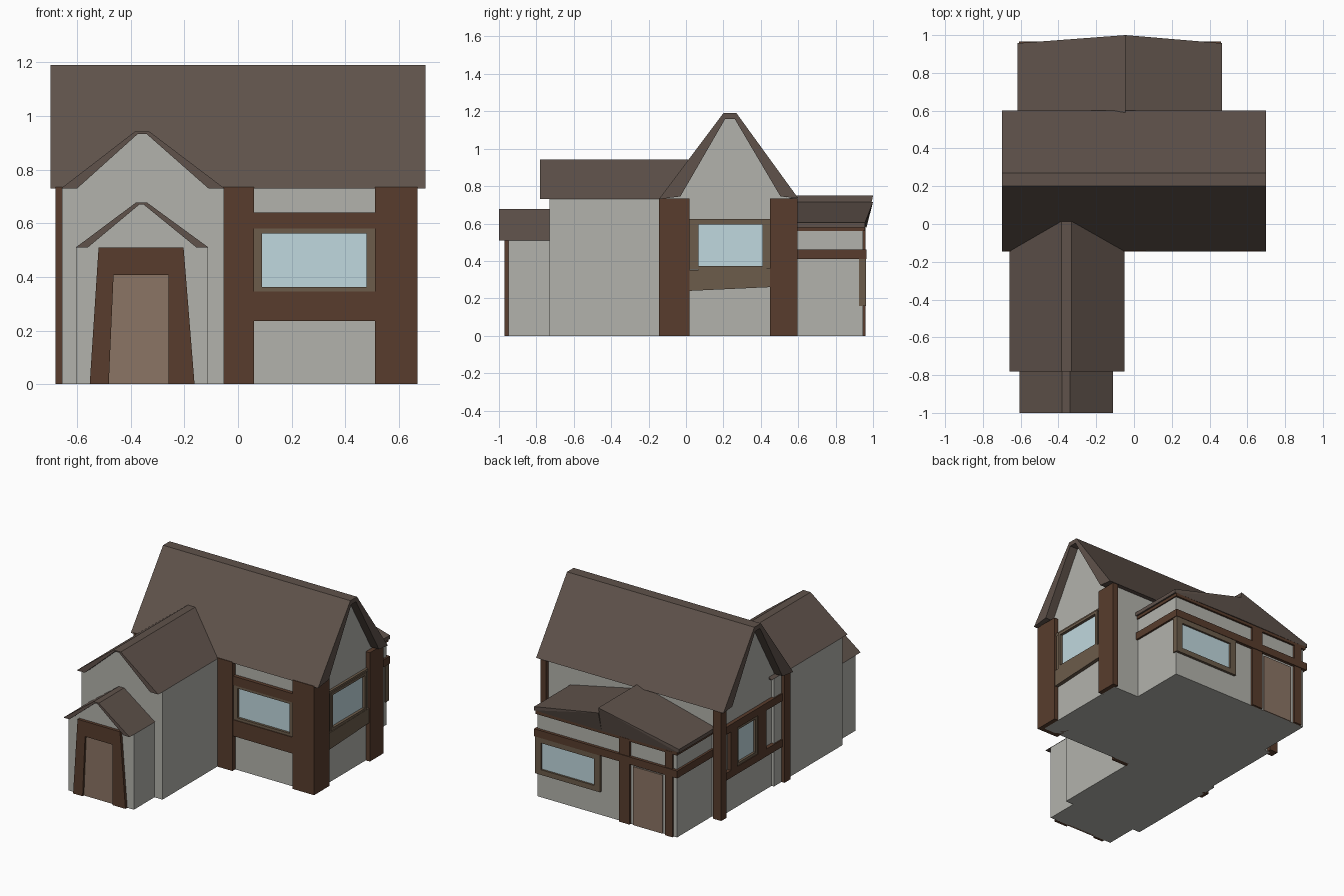
import bpy, bmesh
from mathutils import Vector

if "Cube" in bpy.data.objects:
    bpy.data.objects.remove(bpy.data.objects["Cube"])


def material(name, rgb):
    m = bpy.data.materials.new(name)
    m.diffuse_color = (*rgb, 1)
    m.use_nodes = True
    m.node_tree.nodes["Principled BSDF"].inputs["Base Color"].default_value = m.diffuse_color
    return m


WALL = material("plaster", (0.45, 0.45, 0.415))
ROOF = material("roof_tile", (0.115, 0.085, 0.07))
TIMBER = material("timber", (0.098, 0.046, 0.026))
FRAME = material("window_wood", (0.15, 0.107, 0.07))
DOOR = material("door_wood", (0.26, 0.178, 0.13))
GLASS = material("glass", (0.53, 0.69, 0.735))


def finish(name, bm, mat):
    bmesh.ops.recalc_face_normals(bm, faces=bm.faces[:])
    me = bpy.data.meshes.new(name)
    bm.to_mesh(me)
    bm.free()
    me.materials.append(mat)
    ob = bpy.data.objects.new(name, me)
    bpy.context.collection.objects.link(ob)
    return ob


def boxes(name, mat, *specs):
    """Each spec is (x0, x1, y0, y1, z0, z1)."""
    bm = bmesh.new()
    for s in specs:
        lo, hi = Vector(s[0::2]), Vector(s[1::2])
        vs = bmesh.ops.create_cube(bm, size=1)["verts"]
        for v in vs:
            v.co = Vector([a + (b - a) * (c + 0.5) for a, b, c in zip(lo, hi, v.co)])
    return finish(name, bm, mat)


def prism(name, mat, profile, axis, a, b):
    """Extrude an (u, z) profile along x or y from a to b."""
    bm = bmesh.new()
    place = (lambda u, z: (a, u, z)) if axis == "x" else (lambda u, z: (u, a, z))
    face = bm.faces.new([bm.verts.new(place(u, z)) for u, z in profile])
    new = bmesh.ops.extrude_face_region(bm, geom=[face])["geom"]
    step = Vector((b - a, 0, 0) if axis == "x" else (0, b - a, 0))
    bmesh.ops.translate(bm, vec=step, verts=[g for g in new if isinstance(g, bmesh.types.BMVert)])
    return finish(name, bm, mat)


def on_side(side, u0, u1, z0, z1, d0, d1):
    """Box spec on a wall: u runs along the wall, d is distance outward from the origin."""
    if side == "front":
        return (u0, u1, -d1, -d0, z0, z1)
    if side == "back":
        return (u0, u1, d0, d1, z0, z1)
    if side == "right":
        return (d0, d1, u0, u1, z0, z1)
    return (-d1, -d0, u0, u1, z0, z1)


def window(name, side, u0, u1, z0, z1, wall, out, t=0.03, tz=0.018):
    bars = [(u0, u0 + t, z0, z1), (u1 - t, u1, z0, z1),
            (u0 + t, u1 - t, z0, z0 + tz), (u0 + t, u1 - t, z1 - tz, z1)]
    boxes(name + "_frame", FRAME, *[on_side(side, *b, wall - 0.02, out) for b in bars])
    boxes(name + "_glass", GLASS,
          on_side(side, u0 + t, u1 - t, z0 + tz, z1 - tz, wall - 0.02, wall + 0.004))


# Main house body with gable ends, and its steep roof
prism("main_body", WALL, [(-0.115, 0), (0.57, 0), (0.57, 0.735), (0.505, 0.747), (0.262, 1.165),
                          (0.208, 1.165), (-0.03, 0.747), (-0.115, 0.735)], "x", -0.64, 0.64)
prism("main_roof", ROOF, [(-0.145, 0.73), (0.20, 1.19), (0.27, 1.19), (0.60, 0.735), (0.505, 0.745),
                          (0.26, 1.16), (0.21, 1.16), (-0.03, 0.745)], "x", -0.70, 0.70)


# Front wing and entrance porch: walls follow the underside of their roofs
def gabled_wing(name, x0, x1, eave, r0, r1, top, lip, y_roof, y_wall, y_roof_end, y_wall_end):
    under = top - 0.008
    prism(name + "_roof", ROOF, [(x0, eave), (r0, top), (r1, top), (x1, eave), (x1 - lip, eave),
                                 (r1 - 0.012, under), (r0 + 0.012, under), (x0 + lip, eave)],
          "y", y_roof, y_roof_end)
    i = 0.003
    prism(name + "_body", WALL, [(x0 + i, 0), (x1 - i, 0), (x1 - i, eave), (x1 - lip, eave + 0.002),
                                 (r1 - 0.012, under + 0.002), (r0 + 0.012, under + 0.002),
                                 (x0 + lip, eave + 0.002), (x0 + i, eave)], "y", y_wall, y_wall_end)


gabled_wing("front_wing", -0.66, -0.05, 0.73, -0.385, -0.33, 0.942, 0.06, -0.78, -0.73, 0.03, 0.0)
gabled_wing("porch", -0.605, -0.11, 0.51, -0.38, -0.34, 0.678, 0.045, -1.0, -0.95, -0.72, -0.70)

# Front door with flared surround
prism("front_door_surround", TIMBER, [(-0.553, 0), (-0.52, 0.51), (-0.203, 0.51), (-0.162, 0),
                                      (-0.259, 0), (-0.259, 0.408), (-0.464, 0.408), (-0.482, 0)],
      "y", -0.97, -0.94)
prism("front_door", DOOR, [(-0.482, 0), (-0.464, 0.408), (-0.259, 0.408), (-0.259, 0)],
      "y", -0.956, -0.94)

# Corner posts of the main house
boxes("corner_posts", TIMBER,
      (0.51, 0.67, -0.145, 0.02, 0, 0.735), (0.63, 0.67, 0.45, 0.595, 0, 0.735),
      (-0.68, -0.62, 0.54, 0.595, 0, 0.735), (-0.68, -0.62, -0.145, -0.08, 0, 0.735),
      (-0.06, 0.06, -0.145, -0.10, 0, 0.735))

# Front wall beams and window
boxes("front_beams", TIMBER, *[on_side("front", 0.06, 0.51, a, b, 0.10, 0.14)
                               for a, b in ((0.235, 0.345), (0.58, 0.64))])
window("front_window", "front", 0.06, 0.51, 0.345, 0.58, 0.115, 0.135)

# Right wall window, sill board and head beam
window("right_window", "right", 0.045, 0.43, 0.355, 0.612, 0.64, 0.663, t=0.022)
boxes("right_head_and_jambs", FRAME, (0.62, 0.657, 0.02, 0.45, 0.605, 0.625),
      (0.62, 0.655, 0.02, 0.05, 0.355, 0.61), (0.62, 0.655, 0.425, 0.45, 0.355, 0.61))
prism("right_sill_board", FRAME, [(0.02, 0.24), (0.45, 0.26), (0.45, 0.36), (0.02, 0.352)],
      "x", 0.62, 0.665)

# Left wall timber grid and narrow window
boxes("left_beams", TIMBER, *[on_side("left", *b, 0.62, 0.665) for b in (
    (-0.08, 0.54, 0.24, 0.29), (-0.08, 0.54, 0.55, 0.60),
    (0.09, 0.18, 0.29, 0.55), (0.40, 0.47, 0.29, 0.55))])
window("left_window", "left", 0.18, 0.40, 0.29, 0.55, 0.64, 0.66, t=0.02)

# Rear extension and the timber belts wrapping it
boxes("rear_extension", WALL, (-0.595, 0.447, 0.5, 0.945, 0, 0.585))
boxes("rear_belts", TIMBER, (-0.61, 0.46, 0.57, 0.965, 0.41, 0.46),
      (-0.605, 0.455, 0.57, 0.958, 0.56, 0.583))

# Rear roof: two shallow halves, the left one slightly higher, leaning out at the ridge
RIDGE_X = -0.045
for name, xe, top in (("rear_roof_left", -0.618, 0.75), ("rear_roof_right", 0.465, 0.715)):
    bm = bmesh.new()
    pts = [(RIDGE_X, 0.56, top), (RIDGE_X, 1.0, top), (RIDGE_X, 0.56, 0.58), (RIDGE_X, 0.965, 0.58)]
    pts += [(xe, y, z) for y in (0.56, 0.957) for z in (0.58, 0.605)]
    for p in pts:
        bm.verts.new(p)
    bmesh.ops.convex_hull(bm, input=bm.verts[:])
    bmesh.ops.dissolve_limit(bm, angle_limit=0.01, verts=bm.verts[:], edges=bm.edges[:])
    finish(name, bm, ROOF)

# Rear door, its posts and the rear window
boxes("rear_posts", TIMBER, *[on_side("back", a, b, 0, 0.575, 0.93, 0.96)
                              for a, b in ((-0.25, -0.17), (-0.57, -0.515))])
boxes("rear_door", DOOR, (-0.49, -0.27, 0.93, 0.952, 0, 0.395))
window("rear_window", "back", -0.03, 0.455, 0.16, 0.41, 0.945, 0.962, t=0.045, tz=0.035)
